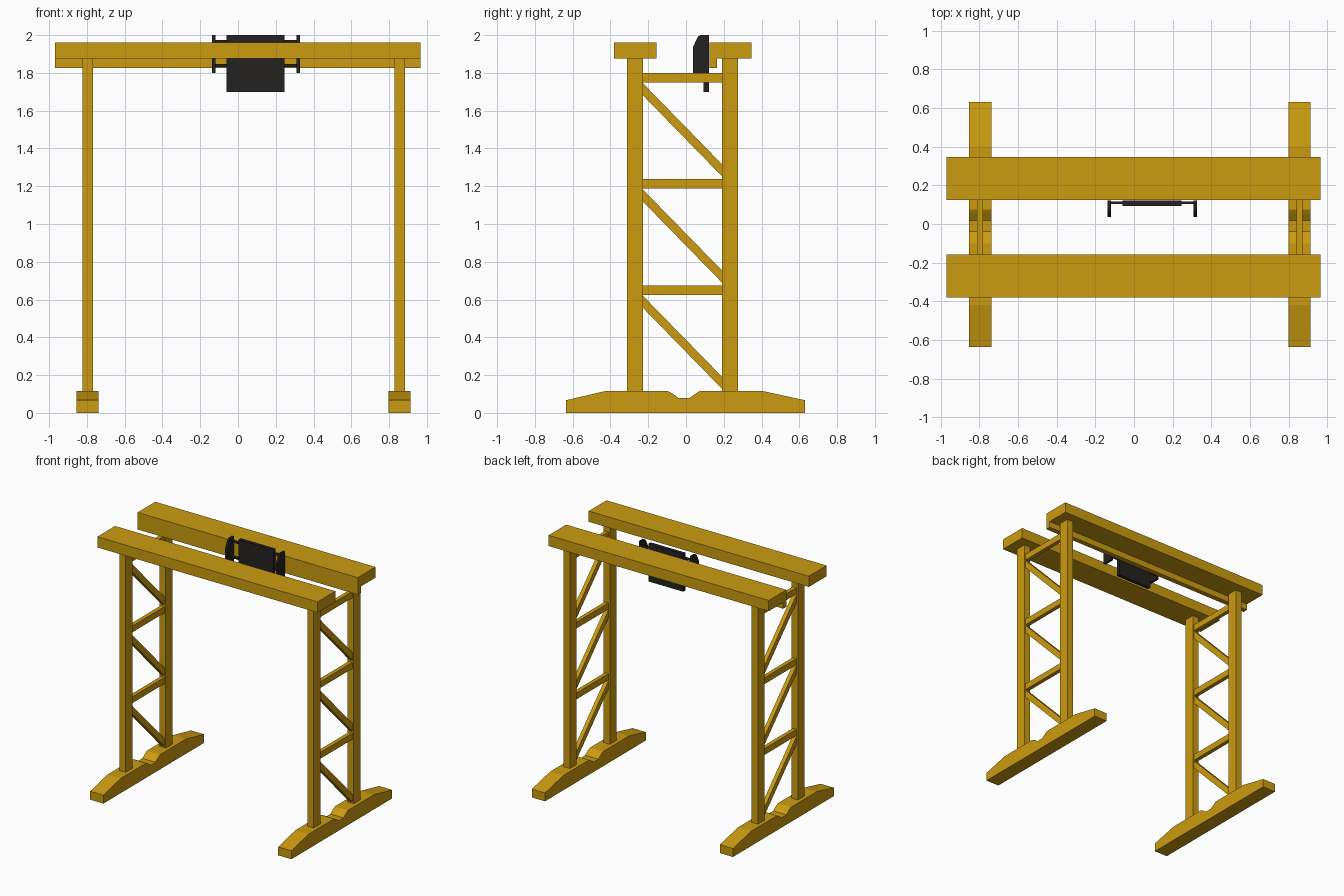
import bpy, bmesh
from mathutils import Vector

if "Cube" in bpy.data.objects:
    bpy.data.objects.remove(bpy.data.objects["Cube"])


def material(name, color):
    m = bpy.data.materials.new(name)
    m.diffuse_color = (*color, 1)
    m.use_nodes = True
    m.node_tree.nodes["Principled BSDF"].inputs["Base Color"].default_value = m.diffuse_color
    return m


YELLOW = material("yellow_paint", (0.60, 0.33, 0.005))
BLACK = material("black_steel", (0.018, 0.016, 0.015))


def extrude_x(name, profile, x0, x1, mat):
    """Extrude a closed (y, z) profile from x0 to x1."""
    bm = bmesh.new()
    face = bm.faces.new([bm.verts.new((x0, y, z)) for y, z in profile])
    out = bmesh.ops.extrude_face_region(bm, geom=[face])["geom"]
    moved = [v for v in out if isinstance(v, bmesh.types.BMVert)]
    bmesh.ops.translate(bm, verts=moved, vec=Vector((x1 - x0, 0, 0)))
    bmesh.ops.recalc_face_normals(bm, faces=bm.faces)
    me = bpy.data.meshes.new(name)
    bm.to_mesh(me)
    bm.free()
    me.materials.append(mat)
    ob = bpy.data.objects.new(name, me)
    bpy.context.collection.objects.link(ob)
    return ob


def box(name, x0, x1, y0, y1, z0, z1, mat=YELLOW):
    return extrude_x(name, [(y0, z0), (y1, z0), (y1, z1), (y0, z1)], x0, x1, mat)


# Bridge girders; the rear one carries a rail lip on its inner edge
box("front_girder", -0.97, 0.965, -0.38, -0.157, 1.875, 1.96)
extrude_x("rear_girder", [(0.125, 1.825), (0.165, 1.825), (0.165, 1.875),
                          (0.347, 1.875), (0.347, 1.96), (0.125, 1.96)],
          -0.97, 0.965, YELLOW)

# Leg frames: foot, two columns, cross bars and diagonals
FOOT = [(-0.635, 0), (0.63, 0), (0.63, 0.067), (0.40, 0.117), (0.075, 0.117),
        (0.055, 0.105), (0.018, 0.079), (-0.04, 0.079), (-0.075, 0.105),
        (-0.10, 0.117), (-0.42, 0.117), (-0.635, 0.067)]
for side, cx in (("left", -0.796), ("right", 0.856)):
    extrude_x(f"{side}_foot", FOOT, cx - 0.058, cx + 0.058, YELLOW)
    box(f"{side}_front_column", cx - 0.028, cx + 0.028, -0.312, -0.227, 0.117, 1.875)
    box(f"{side}_rear_column", cx - 0.028, cx + 0.028, 0.19, 0.275, 0.117, 1.875)
    for i in range(3):
        z = 0.65 + 0.5625 * i
        w = 0.016
        box(f"{side}_cross_bar_{i}", cx - w, cx + w, -0.227, 0.19,
            z - 0.025, z + 0.025)
        extrude_x(f"{side}_diagonal_{i}",
                  [(-0.227, z - 0.095), (0.19, z - 0.522),
                   (0.19, z - 0.458), (-0.227, z - 0.031)],
                  cx - w, cx + w, YELLOW)

# Trolley: hanging plate, two rods and chamfered end plates
box("trolley_plate", -0.06, 0.245, 0.093, 0.121, 1.70, 2.0, BLACK)
for i, z in enumerate((1.839, 1.965)):
    box(f"trolley_rod_{i}", -0.125, 0.315, 0.104, 0.117, z - 0.008, z + 0.008, BLACK)
END = [(0.036, 1.80), (0.122, 1.80), (0.122, 2.0), (0.075, 2.0),
       (0.062, 1.99), (0.036, 1.935)]
for side, x in (("left", -0.138), ("right", 0.309)):
    extrude_x(f"trolley_{side}_end", END, x, x + 0.018, BLACK)
